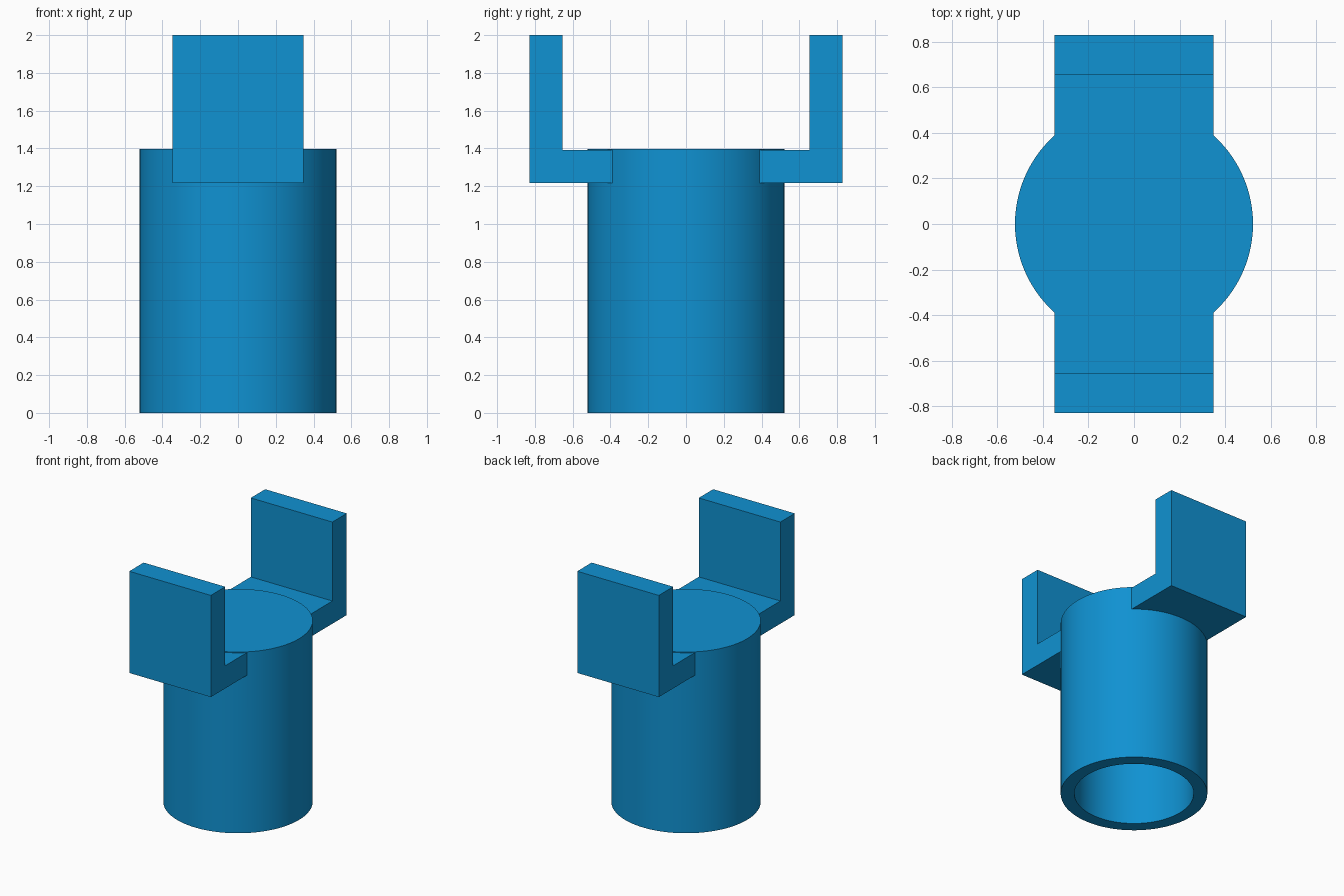
import bpy, bmesh, math

if "Cube" in bpy.data.objects:
    bpy.data.objects.remove(bpy.data.objects["Cube"])

SEG = 96
R_OUT, R_IN = 0.522, 0.425
BODY_TOP, CAP_UNDER = 1.397, 1.21
HALF_W, Y_OUT, Y_IN = 0.348, 0.828, 0.38
THICK, ARM_Z, TOP = 0.175, 1.216, 2.0

blue = bpy.data.materials.new("blue")
blue.diffuse_color = (0.005, 0.287, 0.645, 1)
blue.use_nodes = True
blue.node_tree.nodes["Principled BSDF"].inputs["Base Color"].default_value = blue.diffuse_color


def make_object(name, bm):
    bmesh.ops.recalc_face_normals(bm, faces=bm.faces)
    mesh = bpy.data.meshes.new(name)
    bm.to_mesh(mesh)
    bm.free()
    mesh.materials.append(blue)
    obj = bpy.data.objects.new(name, mesh)
    bpy.context.collection.objects.link(obj)
    return obj


# Hollow sleeve, open at the bottom and closed by a thick cap
def make_sleeve():
    bm = bmesh.new()
    profile = [(R_IN, CAP_UNDER), (R_IN, 0), (R_OUT, 0), (R_OUT, BODY_TOP)]
    rings = []
    for r, z in profile:
        rings.append([bm.verts.new((r * math.cos(2 * math.pi * i / SEG),
                                    r * math.sin(2 * math.pi * i / SEG), z))
                      for i in range(SEG)])
    for a, b in zip(rings, rings[1:]):
        for i in range(SEG):
            j = (i + 1) % SEG
            bm.faces.new((a[i], a[j], b[j], b[i]))
    bm.faces.new(rings[0])
    bm.faces.new(rings[-1])
    return make_object("sleeve", bm)


# L-shaped bracket: a short arm out of the sleeve and an upright plate
def make_bracket(name, side):
    bm = bmesh.new()
    outline = [(Y_IN, ARM_Z), (Y_OUT, ARM_Z), (Y_OUT, TOP),
               (Y_OUT - THICK, TOP), (Y_OUT - THICK, ARM_Z + THICK),
               (Y_IN, ARM_Z + THICK)]
    face = bm.faces.new([bm.verts.new((-HALF_W, side * y, z)) for y, z in outline])
    ext = bmesh.ops.extrude_face_region(bm, geom=[face])
    moved = [v for v in ext["geom"] if isinstance(v, bmesh.types.BMVert)]
    bmesh.ops.translate(bm, verts=moved, vec=(2 * HALF_W, 0, 0))
    return make_object(name, bm)


sleeve = make_sleeve()
brackets = [make_bracket("front_bracket", -1), make_bracket("back_bracket", 1)]

# Fuse the brackets to the sleeve
bpy.context.view_layer.objects.active = sleeve
for b in brackets:
    mod = sleeve.modifiers.new("fuse", 'BOOLEAN')
    mod.operation = 'UNION'
    mod.solver = 'EXACT'
    mod.object = b
    bpy.ops.object.modifier_apply(modifier=mod.name)
for b in brackets:
    bpy.data.objects.remove(b)
sleeve.name = "sleeve_with_brackets"

# Smooth round walls, sharp corners
bpy.ops.object.select_all(action='DESELECT')
sleeve.select_set(True)
bpy.ops.object.shade_smooth_by_angle(angle=math.radians(30))
